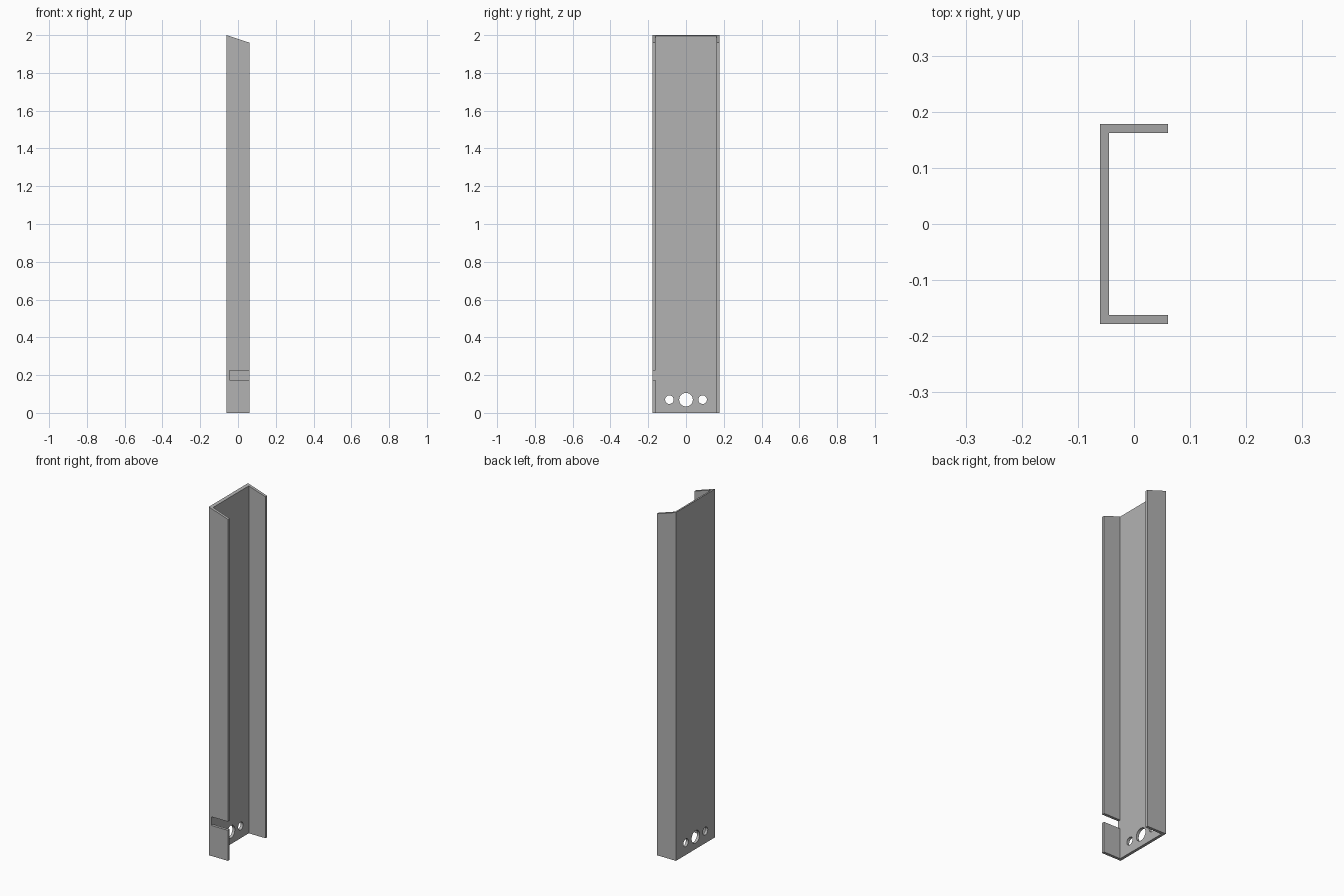
import bpy, bmesh
from math import radians
from mathutils import Matrix, Vector

cube = bpy.data.objects.get("Cube")
if cube:
    bpy.data.objects.remove(cube, do_unlink=True)

X, Y, T = 0.061, 0.178, 0.016        # half depth, half width, sheet thickness
TOP, TOP_LOW = 2.0, 1.96             # top edge at the web and at the flange lips

steel = bpy.data.materials.new("grey_steel")
steel.use_nodes = True
grey = (0.45, 0.45, 0.45, 1)
steel.diffuse_color = grey
steel.node_tree.nodes["Principled BSDF"].inputs["Base Color"].default_value = grey


def make_object(name, bm):
    bmesh.ops.recalc_face_normals(bm, faces=bm.faces)
    mesh = bpy.data.meshes.new(name)
    bm.to_mesh(mesh)
    bm.free()
    mesh.materials.append(steel)
    obj = bpy.data.objects.new(name, mesh)
    bpy.context.collection.objects.link(obj)
    return obj


def cut(target, cutter):
    cutter.hide_render = True
    cutter.hide_set(True)
    mod = target.modifiers.new(cutter.name, "BOOLEAN")
    mod.operation = "DIFFERENCE"
    mod.solver = "EXACT"
    mod.object = cutter
    bpy.context.view_layer.objects.active = target
    bpy.ops.object.modifier_apply(modifier=mod.name)
    bpy.data.objects.remove(cutter, do_unlink=True)


# C-shaped channel, extruded upwards with a sloping top end
bm = bmesh.new()
profile = [(-X, -Y), (X, -Y), (X, -Y + T), (-X + T, -Y + T),
           (-X + T, Y - T), (X, Y - T), (X, Y), (-X, Y)]
base = bm.faces.new([bm.verts.new((x, y, 0)) for x, y in profile])
top = bmesh.ops.extrude_face_region(bm, geom=[base])["geom"]
for v in top:
    if isinstance(v, bmesh.types.BMVert):
        v.co.z = TOP + (TOP_LOW - TOP) * (v.co.x + X) / (2 * X)
channel = make_object("channel", bm)

# Round holes through the web
for y, r in [(-0.088, 0.0225), (0, 0.036), (0.088, 0.0225)]:
    bm = bmesh.new()
    bmesh.ops.create_cone(
        bm, cap_ends=True, segments=48, radius1=r, radius2=r, depth=0.06,
        matrix=Matrix.Translation((-X, y, 0.07)) @ Matrix.Rotation(radians(90), 4, "Y"))
    cut(channel, make_object("hole_cutter", bm))

# Slot across the front flange
bm = bmesh.new()
bmesh.ops.create_cube(bm, size=1)
for v in bm.verts:
    v.co = Vector((-X + T if v.co.x < 0 else X + 0.1,
                   -Y + (-0.05 if v.co.y < 0 else T + 0.01),
                   0.175 if v.co.z < 0 else 0.225))
cut(channel, make_object("slot_cutter", bm))

# Smooth hole walls, sharp sheet edges
bpy.ops.object.select_all(action="DESELECT")
channel.select_set(True)
bpy.context.view_layer.objects.active = channel
bpy.ops.object.shade_smooth_by_angle(angle=radians(30))
